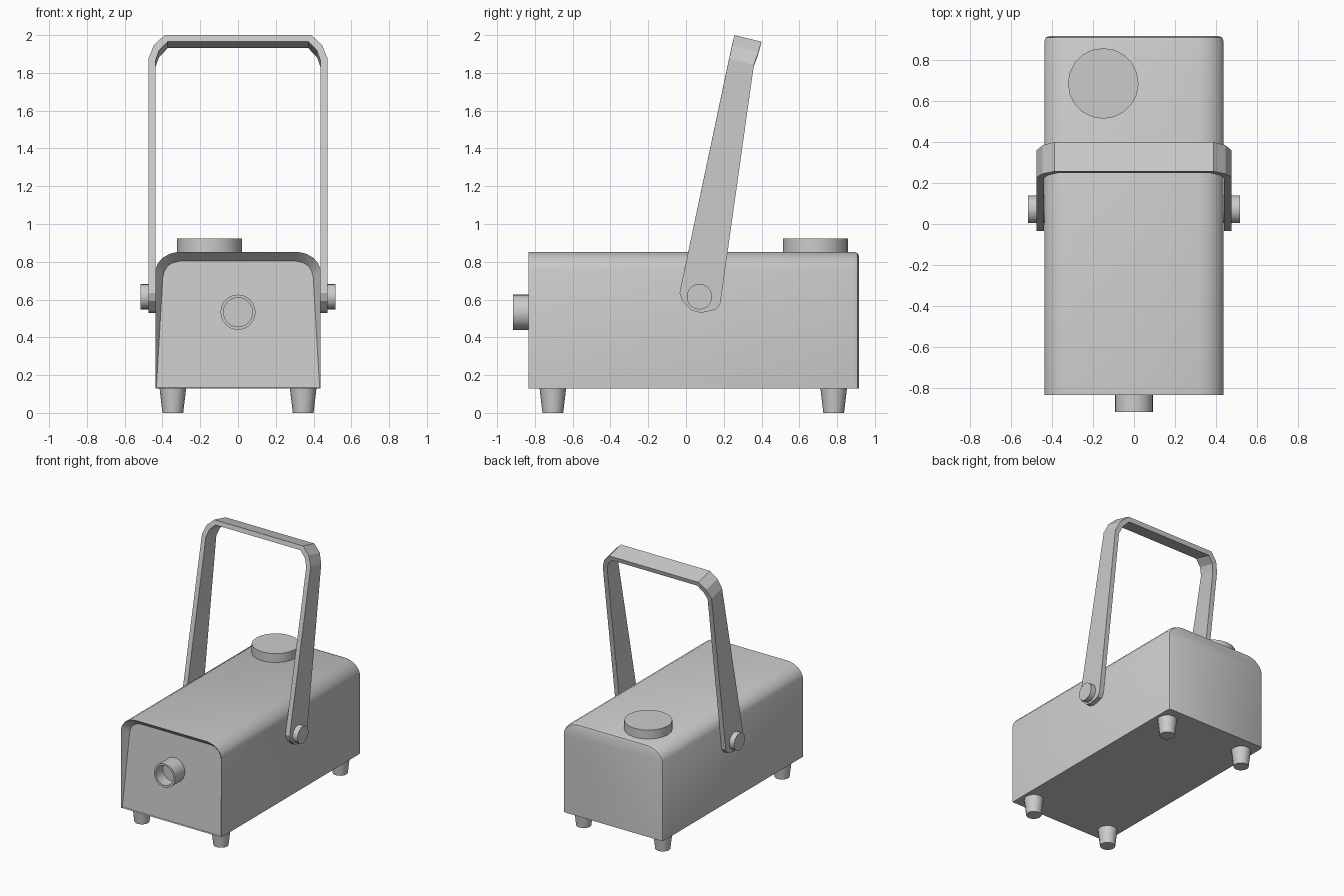
import bpy, bmesh, math
from mathutils import Matrix, Vector

if "Cube" in bpy.data.objects:
    bpy.data.objects.remove(bpy.data.objects["Cube"])


def finish(bm, name, smooth=30):
    bmesh.ops.recalc_face_normals(bm, faces=bm.faces)
    me = bpy.data.meshes.new(name)
    bm.to_mesh(me)
    bm.free()
    ob = bpy.data.objects.new(name, me)
    bpy.context.collection.objects.link(ob)
    bpy.ops.object.select_all(action='DESELECT')
    ob.select_set(True)
    bpy.context.view_layer.objects.active = ob
    if smooth:
        bpy.ops.object.shade_smooth_by_angle(angle=math.radians(smooth))
    return ob


def skin(name, rings, smooth=30):
    """Join closed rings of points and cap both ends."""
    bm = bmesh.new()
    loops = [[bm.verts.new(p) for p in r] for r in rings]
    n = len(loops[0])
    for a, b in zip(loops, loops[1:]):
        for i in range(n):
            j = (i + 1) % n
            bm.faces.new((a[i], a[j], b[j], b[i]))
    bm.faces.new(loops[0])
    bm.faces.new(loops[-1])
    return finish(bm, name, smooth)


def lathe(name, profile, centre, axis='Z', sides=20):
    """Round part from (radius, height) points along an axis."""
    turn = {'Z': Matrix(), 'Y': Matrix.Rotation(math.pi / 2, 3, 'X'),
            'X': Matrix.Rotation(math.pi / 2, 3, 'Y')}[axis].to_3x3()
    rings = []
    for r, h in profile:
        rings.append([turn @ Vector((r * math.cos(k * math.tau / sides),
                                     r * math.sin(k * math.tau / sides), h))
                      + Vector(centre) for k in range(sides)])
    return skin(name, rings)


def mirrored(half):
    return half + [(-x, z) for x, z in reversed(half)]


# Housing: arched-corner box, soft back edge, sloping recessed front panel
outer = mirrored([(.437, .13), (.437, .76), (.425, .79), (.40, .82), (.36, .843), (.315, .853)])
panel = mirrored([(.432, .135), (.398, .72), (.39, .75), (.373, .777), (.345, .795), (.31, .803)])


def shrunk(d):
    return [(x * (1 - d / .437), z if z < .2 else z - d) for x, z in outer]


rings = [[(x, -.825 + .05 * (z - .135) / .67, z) for x, z in panel]]
for y, d in ((-.833, 0), (.89, 0), (.908, .007), (.915, .022)):
    rings.append([(x, y, z) for x, z in shrunk(d)])
skin("housing", rings)

# Front nozzle (hollow) and filler cap
lathe("nozzle", [(.093, -.16), (.093, 0), (.077, 0), (.077, -.09)], (0, -.917, .533), 'Y', 24)
lathe("filler_cap", [(.172, -.02), (.172, .07)], (-.15, .685, .853), 'Z', 20)

# Tapered feet
for sx in (-1, 1):
    for label, y in (("front", -.705), ("back", .782)):
        side = "left" if sx < 0 else "right"
        lathe(f"{label}_{side}_foot", [(.055, 0), (.071, .135)], (.345 * sx, y, 0), 'Z', 16)

# Carry handle: tapered strap built upright, then tilted about its pivot
# each station: outer x, outer t, inner x, inner t, front w, back w
half = [(.475, -.081, .438, -.081, -.02, .03),
        (.475, -.044, .438, -.044, -.083, .102),
        (.475, -.006, .438, -.006, -.107, .116),
        (.475, 1.26, .438, 1.245, -.152, -.017),
        (.445, 1.335, .418, 1.305, -.154, -.01),
        (.388, 1.389, .372, 1.354, -.155, -.0075)]
path = half + [(-a, b, -c, d, e, f) for a, b, c, d, e, f in reversed(half)]
pivot = Vector((0, .071, .615))
tilt = Matrix.Rotation(math.radians(-14), 3, 'X')
skin("handle", [[tilt @ Vector(p) + pivot for p in
                 ((xo, w0, to), (xo, w1, to), (xi, w1, ti), (xi, w0, ti))]
                for xo, to, xi, ti, w0, w1 in path], 20)

# Pivot knobs
for sx, side in ((-1, "left"), (1, "right")):
    lathe(f"{side}_knob", [(.068, -.05), (.068, .05)], (.467 * sx, pivot.y, pivot.z), 'X', 18)
